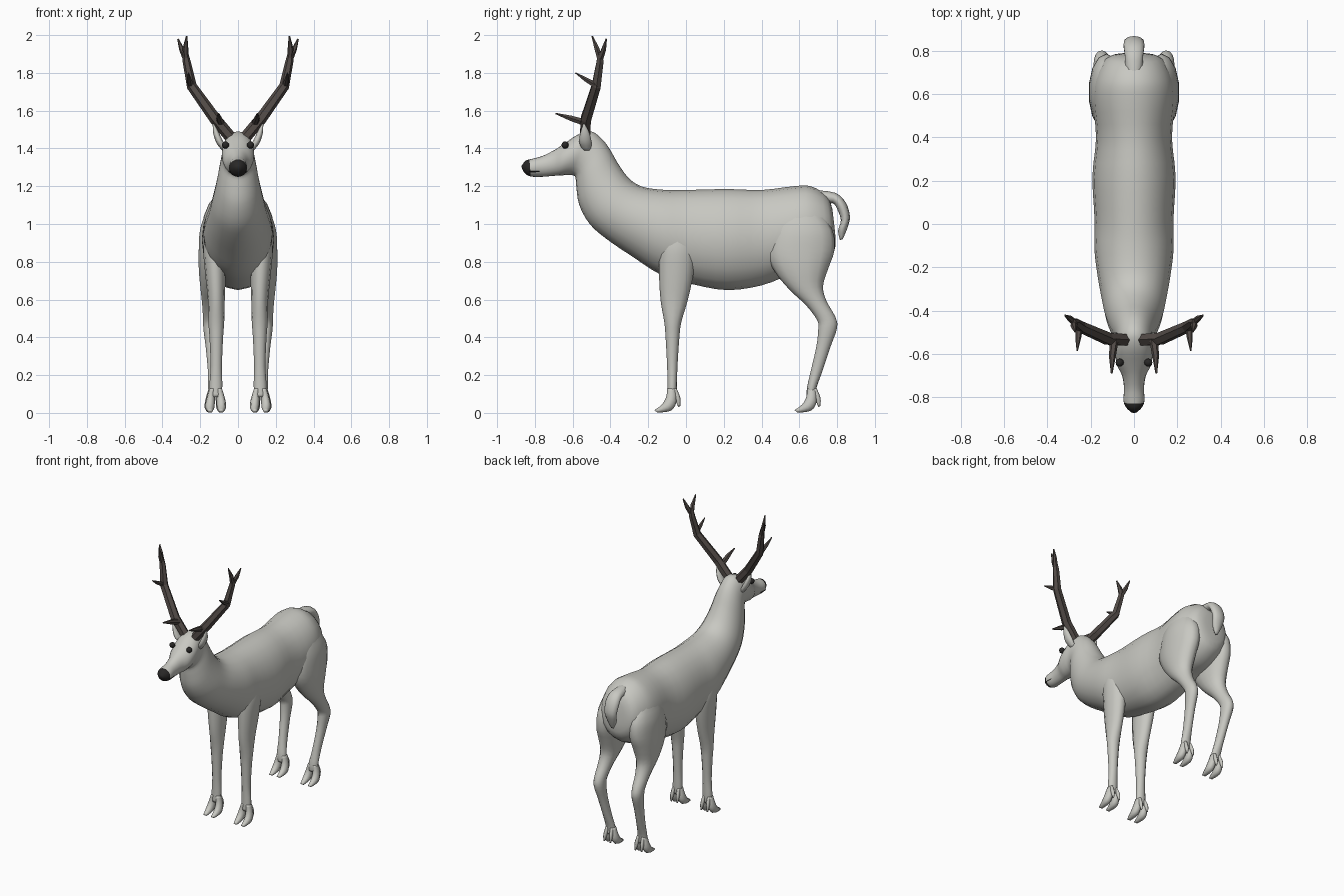
import bpy, bmesh, math
from mathutils import Vector


def material(name, rgb):
    m = bpy.data.materials.new(name)
    m.diffuse_color = (*rgb, 1)
    return m


COAT = material("pale_grey_coat", (0.58, 0.58, 0.54))
HORN = material("dark_brown_antler", (0.085, 0.07, 0.063))
DARK = material("black_nose", (0.022, 0.021, 0.02))


def skin(name, rings, mats, smooth=True, mirror=False):
    """Join rings of points into a closed surface."""
    bm = bmesh.new()
    loops = [[bm.verts.new(p) for p in r] for r in rings]
    n = len(loops[0])
    for a, b in zip(loops, loops[1:]):
        for i in range(n):
            j = (i + 1) % n
            bm.faces.new((a[i], a[j], b[j], b[i]))
    bm.faces.new(loops[0])
    bm.faces.new(loops[-1])
    bmesh.ops.recalc_face_normals(bm, faces=bm.faces)
    me = bpy.data.meshes.new(name)
    bm.to_mesh(me)
    bm.free()
    for m in mats:
        me.materials.append(m)
    ob = bpy.data.objects.new(name, me)
    bpy.context.collection.objects.link(ob)
    for p in me.polygons:
        p.use_smooth = smooth
    if mirror:
        ob.modifiers.new("mirror", "MIRROR")
    return ob


def spline(rows, steps):
    """Catmull-Rom curve through rows of numbers."""
    out = []
    for i in range(len(rows) - 1):
        quad = zip(rows[max(i - 1, 0)], rows[i], rows[i + 1], rows[min(i + 2, len(rows) - 1)])
        quad = list(quad)
        for k in range(steps):
            t = k / steps
            out.append([0.5 * (2 * b + (c - a) * t + (2 * a - 5 * b + 4 * c - d) * t * t
                               + (3 * b - a - 3 * c + d) * t ** 3) for a, b, c, d in quad])
    return out + [rows[-1]]


def loft(name, rows, sides=12, steps=3, mats=(COAT,), mirror=False, dy=0):
    """Rows: edge point (y, z), opposite edge point (y, z), centre x, half width."""
    rings = []
    for y1, z1, y2, z2, cx, w in spline(rows, steps):
        ring = []
        for i in range(sides):
            a = 2 * math.pi * i / sides
            s = (1 + math.cos(a)) / 2
            ring.append((cx + w * math.sin(a), dy + y2 + (y1 - y2) * s, z2 + (z1 - z2) * s))
        rings.append(ring)
    return skin(name, rings, mats, mirror=mirror)


def tube(name, path, radii, mat, sides=6, mirror=True):
    pts = [Vector(p) for p in path]
    rings = []
    for i, (p, r) in enumerate(zip(pts, radii)):
        d = (pts[min(i + 1, len(pts) - 1)] - pts[max(i - 1, 0)]).normalized()
        ref = Vector((0, 1, 0)) if abs(d.y) < 0.8 else Vector((0, 0, 1))
        u = d.cross(ref).normalized()
        v = d.cross(u)
        rings.append([p + r * (u * math.cos(2 * math.pi * k / sides) + v * math.sin(2 * math.pi * k / sides))
                      for k in range(sides)])
    return skin(name, rings, [mat], smooth=False, mirror=mirror)


# Body, neck and head in one sweep from rump to nose
spine = [
    (0.775, 1.08, 0.79, 0.95, 0.06), (0.745, 1.15, 0.78, 0.84, 0.13),
    (0.66, 1.20, 0.68, 0.76, 0.18), (0.57, 1.20, 0.55, 0.73, 0.19),
    (0.40, 1.18, 0.40, 0.675, 0.175), (0.22, 1.185, 0.22, 0.65, 0.192),
    (0.0, 1.18, 0.04, 0.68, 0.182), (-0.10, 1.18, -0.13, 0.73, 0.183),
    (-0.20, 1.19, -0.28, 0.825, 0.168), (-0.26, 1.21, -0.42, 0.92, 0.15),
    (-0.31, 1.25, -0.51, 1.0, 0.135), (-0.36, 1.32, -0.565, 1.10, 0.115),
    (-0.40, 1.39, -0.58, 1.19, 0.10), (-0.44, 1.445, -0.585, 1.245, 0.088),
    (-0.50, 1.49, -0.60, 1.258, 0.083), (-0.57, 1.475, -0.625, 1.26, 0.086),
    (-0.645, 1.425, -0.66, 1.257, 0.078), (-0.70, 1.39, -0.70, 1.255, 0.055),
    (-0.76, 1.36, -0.76, 1.25, 0.046), (-0.815, 1.345, -0.81, 1.25, 0.049),
    (-0.85, 1.335, -0.84, 1.258, 0.038), (-0.872, 1.305, -0.862, 1.28, 0.015)]
body = loft("body", [(a, b, c, d, 0, w) for a, b, c, d, w in spine], 20, 3, (COAT, DARK))
for p in body.data.polygons:  # nose tip
    if p.center.y < -0.825:
        p.material_index = 1

# Tail
loft("tail", [(0.68, 1.18, 0.72, 1.10, 0, 0.04), (0.79, 1.165, 0.775, 1.11, 0, 0.045),
              (0.845, 1.115, 0.80, 1.08, 0, 0.05), (0.868, 1.04, 0.82, 1.02, 0, 0.045),
              (0.855, 0.98, 0.805, 0.965, 0, 0.035), (0.83, 0.92, 0.815, 0.915, 0, 0.01)], 10)

# Ears
loft("ears", [(-0.545, 1.39, -0.505, 1.39, 0.07, 0.015), (-0.565, 1.43, -0.50, 1.43, 0.095, 0.02),
              (-0.56, 1.48, -0.51, 1.48, 0.115, 0.016), (-0.545, 1.53, -0.535, 1.53, 0.13, 0.004)],
     8, mirror=True)

# Front legs
loft("front_legs", [(-0.12, 1.0, 0.01, 1.0, 0.125, 0.03), (-0.14, 0.88, 0.05, 0.88, 0.125, 0.058),
                    (-0.143, 0.75, 0.042, 0.75, 0.12, 0.055), (-0.135, 0.60, 0.01, 0.60, 0.115, 0.045),
                    (-0.115, 0.48, -0.025, 0.48, 0.115, 0.042), (-0.108, 0.40, -0.035, 0.40, 0.115, 0.036),
                    (-0.10, 0.25, -0.045, 0.25, 0.115, 0.03), (-0.098, 0.15, -0.048, 0.15, 0.117, 0.034),
                    (-0.10, 0.085, -0.05, 0.085, 0.118, 0.032)], 12, mirror=True)

# Hind legs with thighs blending into the rump
loft("hind_legs", [(0.50, 1.08, 0.70, 1.08, 0.125, 0.04), (0.45, 0.97, 0.775, 0.97, 0.125, 0.078),
                   (0.43, 0.84, 0.785, 0.86, 0.13, 0.08), (0.475, 0.74, 0.755, 0.77, 0.135, 0.074),
                   (0.55, 0.65, 0.725, 0.67, 0.14, 0.06), (0.635, 0.57, 0.745, 0.59, 0.145, 0.046),
                   (0.695, 0.49, 0.79, 0.51, 0.148, 0.038), (0.70, 0.44, 0.80, 0.45, 0.148, 0.036),
                   (0.69, 0.35, 0.765, 0.35, 0.142, 0.03), (0.66, 0.22, 0.722, 0.22, 0.132, 0.028),
                   (0.64, 0.13, 0.69, 0.13, 0.125, 0.034), (0.64, 0.085, 0.69, 0.085, 0.122, 0.03)],
     14, mirror=True)

# Cloven hooves and dewclaws
for leg, dy, cx in (("front", 0, 0.118), ("hind", 0.742, 0.122)):
    for side, s in (("inner", -1), ("outer", 1)):
        loft(f"{leg}_{side}_toes",
             [(-0.10, 0.13, -0.055, 0.13, cx + s * 0.018, 0.015),
              (-0.105, 0.085, -0.05, 0.06, cx + s * 0.027, 0.023),
              (-0.127, 0.045, -0.08, 0.012, cx + s * 0.031, 0.024),
              (-0.168, 0.014, -0.15, 0.001, cx + s * 0.029, 0.012)], 8, mirror=True, dy=dy)
        loft(f"{leg}_{side}_dewclaws",
             [(-0.075, 0.13, -0.05, 0.13, cx + s * 0.018, 0.01),
              (-0.06, 0.08, -0.03, 0.08, cx + s * 0.022, 0.012),
              (-0.042, 0.032, -0.03, 0.036, cx + s * 0.024, 0.004)], 6, mirror=True, dy=dy)

# Antlers: main beam and tines
tube("antler_beams", [(0.04, -0.535, 1.46), (0.12, -0.53, 1.555), (0.245, -0.475, 1.73),
                      (0.272, -0.455, 1.86), (0.28, -0.455, 1.91)],
     [0.031, 0.031, 0.027, 0.021, 0.015], HORN)
for name, path, radii in (
        ("brow_tines", [(0.09, -0.53, 1.535), (0.10, -0.61, 1.56), (0.103, -0.69, 1.585)], [0.02, 0.016, 0.004]),
        ("middle_tines", [(0.252, -0.47, 1.73), (0.258, -0.53, 1.765), (0.262, -0.585, 1.80)], [0.018, 0.013, 0.003]),
        ("front_top_tines", [(0.275, -0.455, 1.87), (0.278, -0.472, 1.93), (0.272, -0.497, 1.995)], [0.016, 0.015, 0.004]),
        ("rear_top_tines", [(0.275, -0.455, 1.87), (0.298, -0.435, 1.925), (0.318, -0.422, 1.98)], [0.016, 0.014, 0.004])):
    tube(name, path, radii, HORN)

# Eyes
bm = bmesh.new()
bmesh.ops.create_uvsphere(bm, u_segments=12, v_segments=8, radius=0.019)
bmesh.ops.translate(bm, verts=bm.verts, vec=(0.066, -0.64, 1.418))
eye_mesh = bpy.data.meshes.new("eyes")
bm.to_mesh(eye_mesh)
bm.free()
eye_mesh.materials.append(DARK)
for p in eye_mesh.polygons:
    p.use_smooth = True
eyes = bpy.data.objects.new("eyes", eye_mesh)
bpy.context.collection.objects.link(eyes)
eyes.modifiers.new("mirror", "MIRROR")

# Mouth line
tube("mouth_lines", [(0.041, -0.775, 1.278), (0.044, -0.81, 1.277), (0.04, -0.83, 1.277)],
     [0.003, 0.004, 0.004], DARK, 4)
